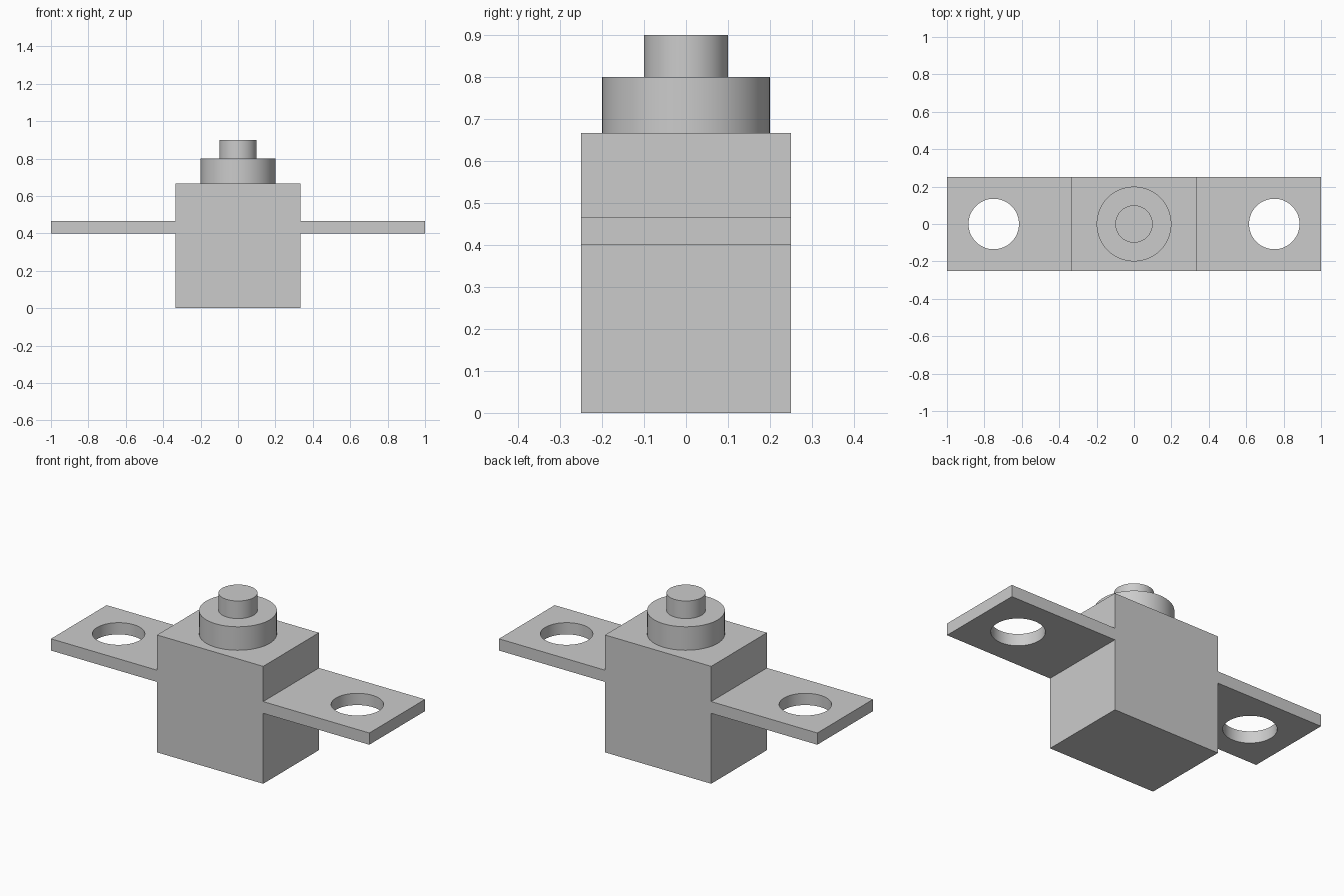
import bpy
import math

cube = bpy.data.objects.get("Cube")
if cube:
    bpy.data.objects.remove(cube, do_unlink=True)

# Single plain grey
GREY = (0.6, 0.6, 0.6, 1.0)
grey = bpy.data.materials.new("plain_grey")
grey.use_nodes = True
grey.diffuse_color = GREY
grey.node_tree.nodes["Principled BSDF"].inputs["Base Color"].default_value = GREY

BODY_X, DEPTH, BODY_TOP = 1 / 3, 0.5, 2 / 3
TAB_LOW, TAB_HIGH = 0.4, 0.4 + 1 / 15


def finish(name):
    obj = bpy.context.object
    obj.name = name
    obj.data.materials.append(grey)
    return obj


def box(name, x0, x1, z0, z1):
    bpy.ops.mesh.primitive_cube_add(size=1, location=((x0 + x1) / 2, 0, (z0 + z1) / 2))
    bpy.context.object.scale = (x1 - x0, DEPTH, z1 - z0)
    bpy.ops.object.transform_apply(location=False, rotation=False, scale=True)
    return finish(name)


def cylinder(name, radius, z0, z1, x=0):
    bpy.ops.mesh.primitive_cylinder_add(vertices=64, radius=radius, depth=z1 - z0,
                                        location=(x, 0, (z0 + z1) / 2))
    bpy.ops.object.shade_smooth_by_angle(angle=math.radians(30))
    return finish(name)


# Housing with stepped round top
box("housing", -BODY_X, BODY_X, 0, BODY_TOP)
cylinder("collar", 0.2, BODY_TOP, 0.8)
cylinder("shaft", 0.1, 0.8, 0.9)

# Mounting tabs, each with a round bolt hole
for side, sign in (("left", 1), ("right", -1)):
    x0, x1 = sorted((sign * BODY_X, sign))
    tab = box(side + "_mounting_tab", x0, x1, TAB_LOW, TAB_HIGH)
    cutter = cylinder("hole_cutter", 0.135, TAB_LOW - 0.1, TAB_HIGH + 0.1, sign * 0.75)
    cutter.hide_render = True
    hole = tab.modifiers.new("bolt_hole", "BOOLEAN")
    hole.operation = "DIFFERENCE"
    hole.solver = "EXACT"
    hole.object = cutter
    bpy.ops.object.select_all(action="DESELECT")
    tab.select_set(True)
    bpy.context.view_layer.objects.active = tab
    bpy.ops.object.modifier_apply(modifier=hole.name)
    bpy.data.objects.remove(cutter, do_unlink=True)
    bpy.ops.object.shade_smooth_by_angle(angle=math.radians(30))
